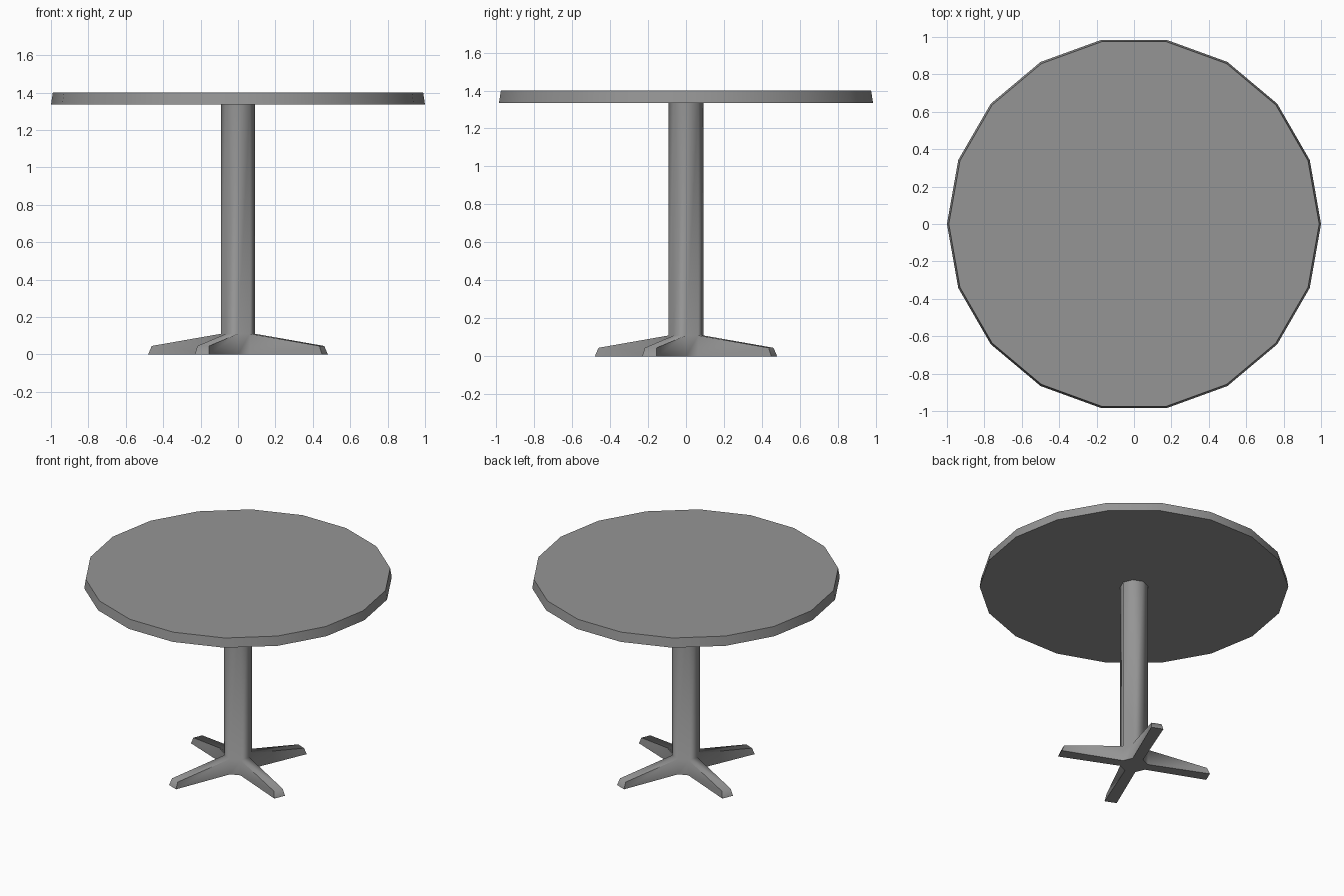
import bpy, bmesh
from math import radians, cos, sin
from mathutils import Vector

cube = bpy.data.objects.get("Cube")
if cube:
    bpy.data.objects.remove(cube, do_unlink=True)

grey = bpy.data.materials.new("plain grey")
grey.use_nodes = True
GREY = (0.30, 0.30, 0.30, 1)
grey.diffuse_color = GREY
grey.node_tree.nodes["Principled BSDF"].inputs["Base Color"].default_value = GREY


def ring(bm, sides, radius, z):
    """Regular polygon of vertices with the first one on +x."""
    step = radians(360 / sides)
    return [bm.verts.new((radius * cos(i * step), radius * sin(i * step), z))
            for i in range(sides)]


def loft(bm, rings):
    """Join rings with quads and cap both ends; return the quads of each band."""
    bands = []
    for low, high in zip(rings, rings[1:]):
        n = len(low)
        bands.append([bm.faces.new((low[i], low[(i + 1) % n], high[(i + 1) % n], high[i]))
                      for i in range(n)])
    bm.faces.new(rings[0][::-1])
    bm.faces.new(rings[-1])
    return bands


def finish(bm, name, angle):
    bmesh.ops.recalc_face_normals(bm, faces=bm.faces)
    mesh = bpy.data.meshes.new(name)
    bm.to_mesh(mesh)
    bm.free()
    mesh.materials.append(grey)
    obj = bpy.data.objects.new(name, mesh)
    bpy.context.collection.objects.link(obj)
    bpy.ops.object.select_all(action="DESELECT")
    obj.select_set(True)
    bpy.context.view_layer.objects.active = obj
    bpy.ops.object.shade_smooth_by_angle(angle=radians(angle))


# Round table top, slightly wider at its lower edge
bm = bmesh.new()
loft(bm, [ring(bm, 18, 1.0, 1.335), ring(bm, 18, 0.99, 1.4)])
finish(bm, "table_top", 30)

# Octagonal post, with a foot pulled out of every second side of its lowest band
bm = bmesh.new()
bands = loft(bm, [ring(bm, 8, 0.091, z) for z in (0, 0.11, 1.335)])
for side in bands[0][1::2]:
    out = side.calc_center_median()
    out.z = 0
    out.normalize()
    across = Vector((-out.y, out.x, 0))
    end = bmesh.ops.extrude_discrete_faces(bm, faces=[side])["faces"][0]
    for v in end.verts:
        sign = 1 if v.co.dot(across) > 0 else -1
        reach, half, z = (0.485, 0.034, 0.045) if v.co.z > 0.05 else (0.503, 0.041, 0)
        v.co = out * reach + across * sign * half + Vector((0, 0, z))
finish(bm, "post_and_feet", 86)
